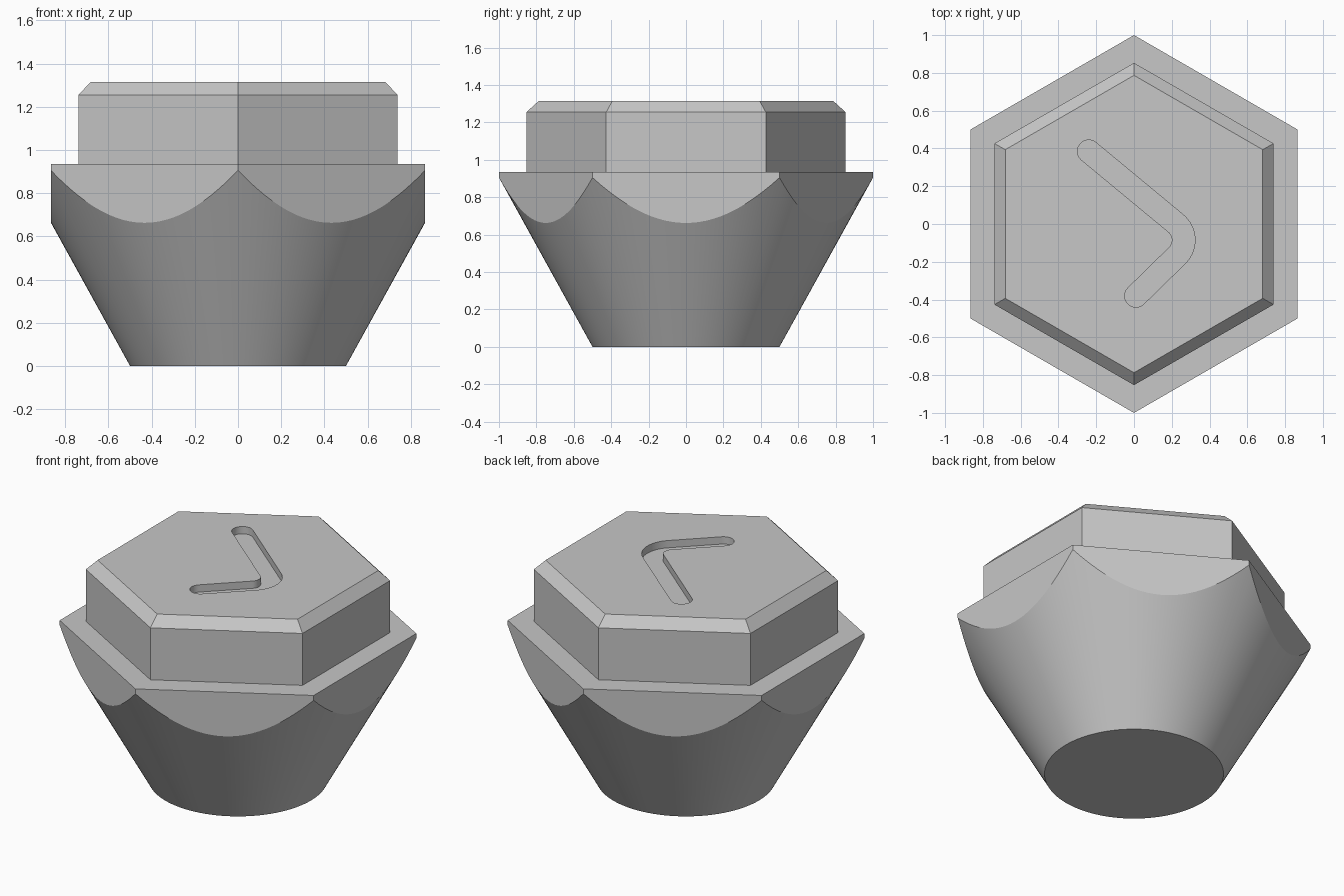
import bpy, bmesh
from math import cos, sin, radians

if "Cube" in bpy.data.objects:
    bpy.data.objects.remove(bpy.data.objects["Cube"])

grey = bpy.data.materials.new("plain grey")
grey.use_nodes = True
colour = (0.57, 0.57, 0.57, 1)
grey.diffuse_color = colour
grey.node_tree.nodes["Principled BSDF"].inputs["Base Color"].default_value = colour


def loft(name, rings):
    """Closed solid skinned through rings that share one point count."""
    bm = bmesh.new()
    loops = [[bm.verts.new(p) for p in ring] for ring in rings]
    n = len(loops[0])
    for low, high in zip(loops, loops[1:]):
        for i in range(n):
            j = (i + 1) % n
            bm.faces.new((low[i], low[j], high[j], high[i]))
    bm.faces.new(loops[0][::-1])
    bm.faces.new(loops[-1])
    bmesh.ops.recalc_face_normals(bm, faces=bm.faces)
    mesh = bpy.data.meshes.new(name)
    bm.to_mesh(mesh)
    bm.free()
    mesh.materials.append(grey)
    obj = bpy.data.objects.new(name, mesh)
    bpy.context.collection.objects.link(obj)
    return obj


def select(obj):
    bpy.ops.object.select_all(action='DESELECT')
    obj.select_set(True)
    bpy.context.view_layer.objects.active = obj


def polar(radius, degrees, centre=(0, 0)):
    a = radians(degrees)
    return centre[0] + radius * cos(a), centre[1] + radius * sin(a)


# Tapered body: a round cone that runs out into a hexagonal flange
SIDES = 144
BASE, FLARE, FLANGE_TOP = 0.5, 0.905, 0.935
bottom, runout, flange = [], [], []
for i in range(SIDES):
    angle = 90 + 360 * i / SIDES
    off_middle = 360 * (i % (SIDES // 6)) / SIDES - 30
    r = cos(radians(30)) / cos(radians(off_middle))
    x, y = polar(r, angle)
    bottom.append((*polar(BASE, angle), 0))
    runout.append((x, y, FLARE * (r - BASE) / (1 - BASE)))
    flange.append((x, y, FLANGE_TOP))
body = loft("tapered_body", [bottom, runout, flange])

# Hexagonal head with a chamfered top edge
TOP = 1.315
profile = [(0.853, FLANGE_TOP), (0.853, 1.255), (0.787, TOP)]
head = loft("hex_head", [[(*polar(r, 90 + 60 * k), z) for k in range(6)]
                         for r, z in profile])

# Bent groove with round ends, cut into the head
HALF, BEND, DEPTH = 0.06, 0.115, 0.045
centre, a0, a1 = (0.148, -0.085), 50.4, -45.6


def arc(c, radius, start, end, steps=16):
    return [polar(radius, start + (end - start) * k / steps, c)
            for k in range(steps + 1)]


upper_tip = polar(0.598, a0 + 90, polar(BEND, a0, centre))
lower_tip = polar(0.305, a1 - 90, polar(BEND, a1, centre))
outline = (arc(centre, BEND + HALF, a0, a1) + arc(lower_tip, HALF, a1, a1 - 180)
           + arc(centre, BEND - HALF, a1, a0) + arc(upper_tip, HALF, a0 + 180, a0))
cutter = loft("groove_cutter", [[(x, y, z) for x, y in outline]
                                for z in (TOP - DEPTH, TOP + 0.1)])
cutter.hide_render = True
cut = head.modifiers.new("groove", 'BOOLEAN')
cut.operation, cut.solver, cut.object = 'DIFFERENCE', 'EXACT', cutter
select(head)
bpy.ops.object.modifier_apply(modifier=cut.name)
bpy.data.objects.remove(cutter)

# Smooth round walls, crisp edges
for part in (body, head):
    select(part)
    bpy.ops.object.shade_smooth_by_angle(angle=radians(20))
